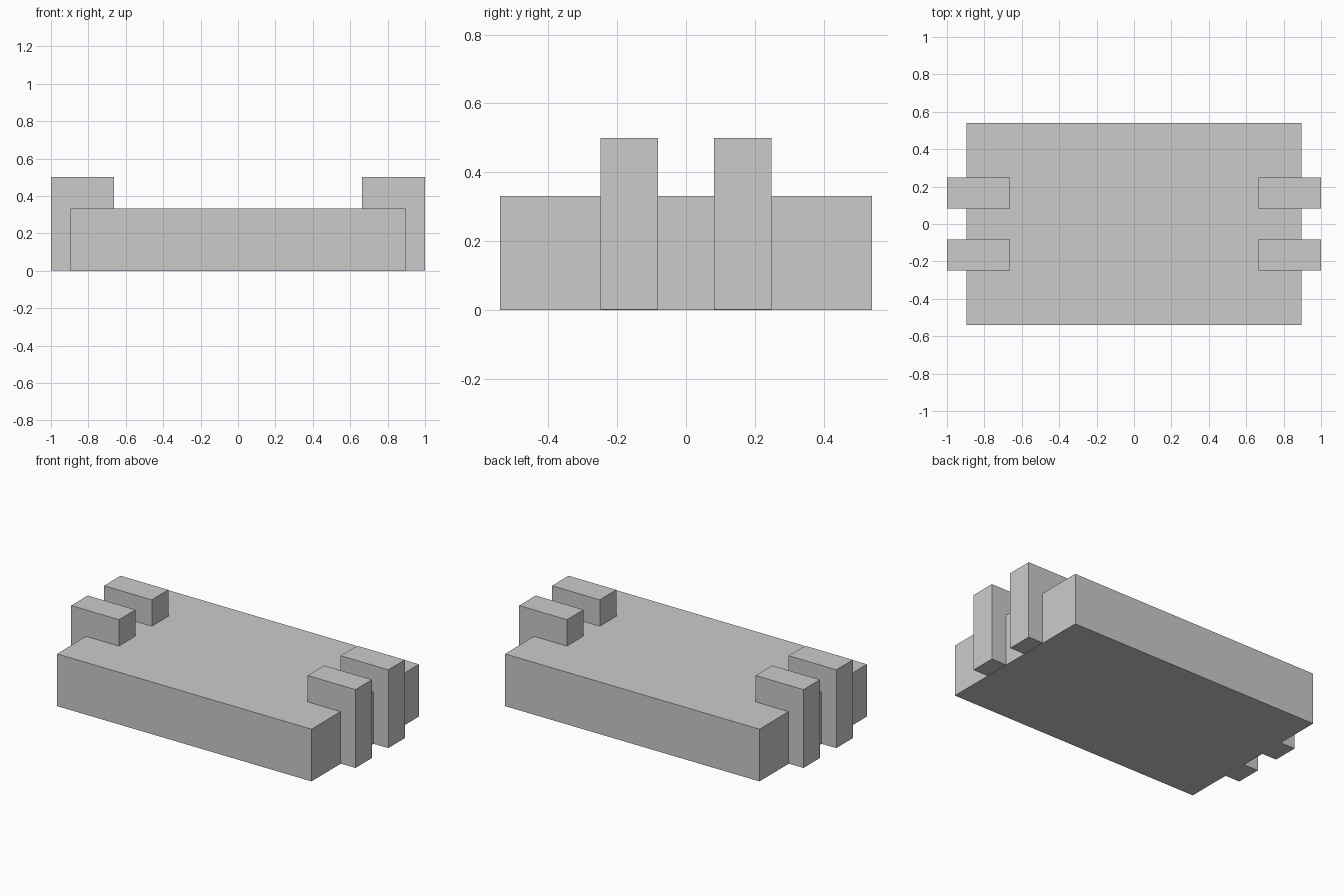
import bpy, bmesh

if "Cube" in bpy.data.objects:
    bpy.data.objects.remove(bpy.data.objects["Cube"])


def extrude_profile(name, profile, y0, y1):
    """Extrude an (x, z) outline from y0 to y1."""
    bm = bmesh.new()
    face = bm.faces.new([bm.verts.new((x, y0, z)) for x, z in profile])
    ext = bmesh.ops.extrude_face_region(bm, geom=[face])
    verts = [g for g in ext["geom"] if isinstance(g, bmesh.types.BMVert)]
    bmesh.ops.translate(bm, verts=verts, vec=(0, y1 - y0, 0))
    bmesh.ops.recalc_face_normals(bm, faces=bm.faces)
    mesh = bpy.data.meshes.new(name)
    bm.to_mesh(mesh)
    bm.free()
    obj = bpy.data.objects.new(name, mesh)
    bpy.context.collection.objects.link(obj)
    return obj


# Main slab
BODY_X, BODY_Y, BODY_TOP = 0.895, 0.54, 0.332
extrude_profile("body", [(-BODY_X, 0), (BODY_X, 0), (BODY_X, BODY_TOP),
                         (-BODY_X, BODY_TOP)], -BODY_Y, BODY_Y)

# L-shaped clips hooking over both ends, two per end
CLIP = [(0.833, 0.002), (1.0, 0.002), (1.0, 0.5),
        (0.664, 0.5), (0.664, BODY_TOP), (0.833, BODY_TOP)]
for side, sx in (("left", -1), ("right", 1)):
    for end, y in (("front", -0.165), ("back", 0.165)):
        extrude_profile(f"clip_{side}_{end}", [(sx * x, z) for x, z in CLIP],
                        y - 0.083, y + 0.083)
